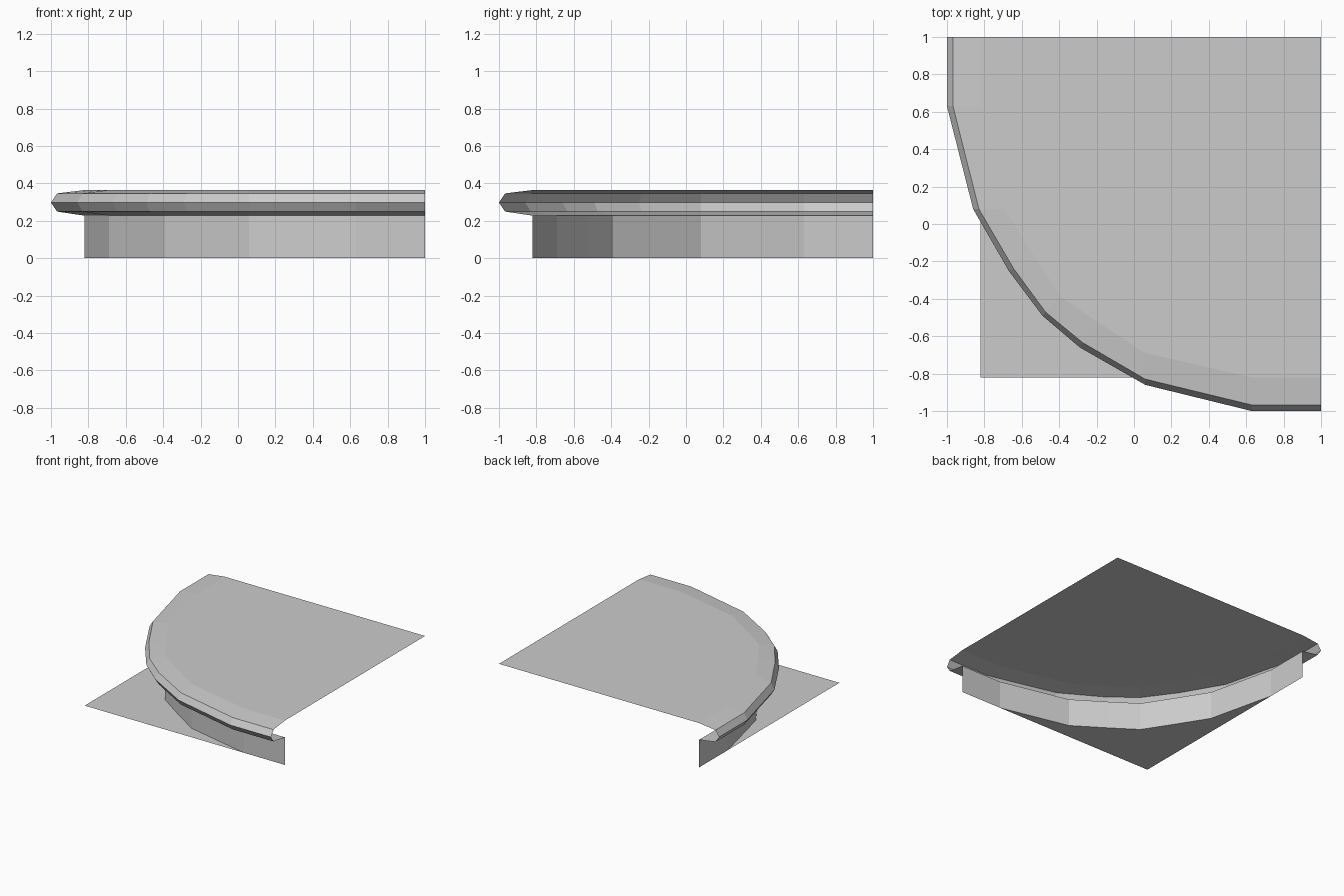
import bpy
import bmesh
from mathutils import Vector

cube = bpy.data.objects.get("Cube")
if cube:
    bpy.data.objects.remove(cube, do_unlink=True)

stone = bpy.data.materials.new("light_grey")
stone.use_nodes = True
grey = (0.6, 0.6, 0.6, 1.0)
stone.diffuse_color = grey
stone.node_tree.nodes["Principled BSDF"].inputs["Base Color"].default_value = grey

# Plan curves running around the rounded corner
wall_line = [Vector(p) for p in (
    (1, -.82), (.63, -.82), (.06, -.69), (-.2, -.52), (-.39, -.39),
    (-.52, -.19), (-.69, .08), (-.82, .63), (-.82, 1))]
rim_line = [Vector(p) for p in (
    (1, -1), (.63, -1), (.06, -.86), (-.29, -.66), (-.49, -.49),
    (-.67, -.25), (-.86, .08), (-1, .63), (-1, 1))]
lip_line = [r.lerp(w, .18) for r, w in zip(rim_line, wall_line)]

FLOOR, WALL_TOP, LIP_LOW, RIM, LIP_HIGH, TOP = 0, .227, .249, .297, .346, .364


def ring(bm, line, z):
    return [bm.verts.new((p.x, p.y, z)) for p in line]


def strip(bm, lower, upper):
    for i in range(len(lower) - 1):
        bm.faces.new((lower[i + 1], lower[i], upper[i], upper[i + 1]))


def finish(bm, name):
    mesh = bpy.data.meshes.new(name)
    bm.to_mesh(mesh)
    bm.free()
    mesh.materials.append(stone)
    obj = bpy.data.objects.new(name, mesh)
    bpy.context.collection.objects.link(obj)
    return obj


def build_strips(name, levels):
    bm = bmesh.new()
    rings = [ring(bm, line, z) for line, z in levels]
    for lower, upper in zip(rings, rings[1:]):
        strip(bm, lower, upper)
    return finish(bm, name)


def build_sheet(name, line, corner, z):
    # Fan from the corner keeps the curved outline exact
    bm = bmesh.new()
    edge = ring(bm, line, z)
    hub = bm.verts.new((*corner, z))
    for a, b in zip(edge, edge[1:]):
        face = bm.faces.new((hub, a, b))
        face.normal_update()
        if face.normal.z < 0:
            face.normal_flip()
    return finish(bm, name)


# Upright riser, bevelled overhanging edge, and the two flat surfaces
build_strips("riser_wall", [(wall_line, FLOOR), (wall_line, WALL_TOP)])
build_strips("overhanging_edge", [
    (wall_line, WALL_TOP), (lip_line, LIP_LOW), (rim_line, RIM),
    (lip_line, LIP_HIGH), (wall_line, TOP)])
build_sheet("upper_surface", wall_line, (1, 1), TOP)
build_sheet("lower_floor", wall_line[1:-1], (-.82, -.82), FLOOR)
